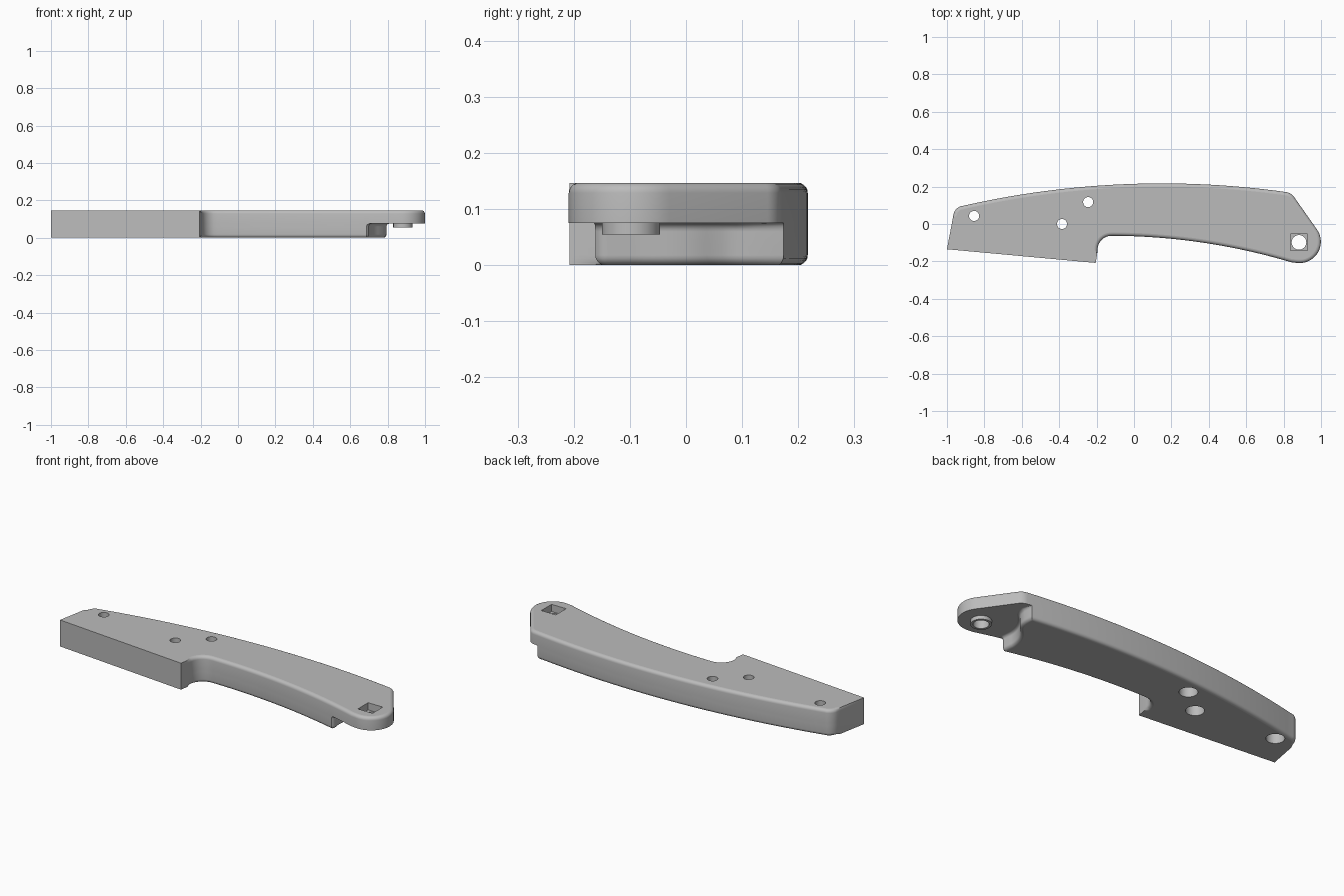
import bpy, bmesh, math
from mathutils import Vector

if "Cube" in bpy.data.objects:
    bpy.data.objects.remove(bpy.data.objects["Cube"], do_unlink=True)

TOP, SHELF, ROUND = 0.147, 0.075, 0.018

grey = bpy.data.materials.new("plain grey")
grey.use_nodes = True
grey.diffuse_color = (0.5, 0.5, 0.5, 1)
grey.node_tree.nodes["Principled BSDF"].inputs["Base Color"].default_value = (0.5, 0.5, 0.5, 1)


def arc(cx, cy, r, a0, a1, n):
    """Points on a circle from angle a0 to a1 in degrees."""
    angles = [math.radians(a0 + (a1 - a0) * i / n) for i in range(n + 1)]
    return [(cx + r * math.cos(a), cy + r * math.sin(a)) for a in angles]


def back_curve(x0, x1, n):
    xs = [x0 + (x1 - x0) * i / n for i in range(n + 1)]
    return [(x, -4.563 + math.sqrt(4.78 ** 2 - (x - 0.15) ** 2)) for x in xs]


def belly_curve(x0, x1, n):
    xs = [x0 + (x1 - x0) * i / n for i in range(n + 1)]
    return [(x, -3.463 + math.sqrt(3.4 ** 2 - (x + 0.13) ** 2)) for x in xs]


# Outline shared by the full height, counter-clockwise from the back of the notch
rounded_back = back_curve(0.79, -0.92, 40) + arc(-0.9065, 0.039, 0.06, 112, 169, 6)
sharp_block = [(-0.969, 0.03), (-1.0, -0.135), (-0.205, -0.208), (-0.197, -0.16)]
rounded_belly = arc(-0.12, -0.138, 0.075, 180, 97, 10) + belly_curve(-0.11, 0.68, 24)
shared = rounded_back + sharp_block + rounded_belly
shared_mask = [1] * len(rounded_back) + [0] * len(sharp_block) + [1] * len(rounded_belly)

# Two ways to close the outline: the full tip above, the notch wall below
tip = (belly_curve(0.71, 0.84, 4) + arc(0.885, -0.095, 0.114, -95, 35, 20)
       + arc(0.806, 0.111, 0.06, 35, 82, 8))
notch = (arc(0.675, -0.14, 0.025, -60, 0, 5) + arc(0.885, -0.095, 0.19, 180, 136, 8)
         + [(0.775, 0.065), (0.788, 0.09), (0.794, 0.125)])


def inset(points, mask, d):
    """Move the masked points inward by d."""
    out = []
    for i, p in enumerate(points):
        t = (Vector(points[(i + 1) % len(points)]) - Vector(points[i - 1])).normalized()
        out.append((p[0] - t.y * d * mask[i], p[1] + t.x * d * mask[i]))
    return out


def loft(bm, rings):
    """Skin a stack of (outline, z) rings and cap the last one."""
    rows = [[bm.verts.new((x, y, z)) for x, y in pts] for pts, z in rings]
    n = len(rows[0])
    for a, b in zip(rows, rows[1:]):
        for i in range(n):
            j = (i + 1) % n
            bm.faces.new((a[i], a[j], b[j], b[i]))
    bm.faces.new(rows[-1])
    return rows[0]


steps = [math.pi / 2 * i / 5 for i in range(6)]
curve = [(ROUND * (1 - math.cos(a)), ROUND * (1 - math.sin(a))) for a in steps]
bm = bmesh.new()

# Upper layer with its rounded top edge
outline, mask = shared + tip, shared_mask + [1] * len(tip)
upper = loft(bm, [(outline, SHELF)] + [(inset(outline, mask, d), TOP - h) for d, h in curve])

# Lower layer with a rounded bottom edge and a small flare under the shelf
outline, mask = shared + notch, shared_mask + [1] * len(notch)
FLARE = 0.015
rings = []
for a in steps:
    f = FLARE * (1 - math.sin(a))
    rings.append((shared + [(x + f, y - 0.15 * f) for x, y in notch],
                  SHELF - FLARE * (1 - math.cos(a))))
rings += [(inset(outline, mask, d), h) for d, h in curve]
lower = loft(bm, rings)

# Shelf under the tip
s = len(shared)
bm.faces.new([upper[s - 1]] + upper[s:] + [upper[0]] + lower[s:][::-1])
bmesh.ops.remove_doubles(bm, verts=bm.verts, dist=1e-5)
bmesh.ops.recalc_face_normals(bm, faces=bm.faces)
mesh = bpy.data.meshes.new("handle_body")
bm.to_mesh(mesh)
bm.free()
body = bpy.data.objects.new("handle_body", mesh)
bpy.context.collection.objects.link(body)
mesh.materials.append(grey)


def combine(tool, operation):
    """Apply a boolean to the body and remove the helper."""
    tool.hide_render = True
    tool.data.materials.append(grey)
    mod = body.modifiers.new("cut", 'BOOLEAN')
    mod.operation, mod.solver, mod.object = operation, 'EXACT', tool
    bpy.context.view_layer.objects.active = body
    bpy.ops.object.modifier_apply(modifier=mod.name)
    bpy.data.objects.remove(tool, do_unlink=True)


def cylinder(x, y, r, z0, z1):
    bpy.ops.mesh.primitive_cylinder_add(vertices=40, radius=r, depth=z1 - z0,
                                        location=(x, y, (z0 + z1) / 2))
    return bpy.context.object


# Pivot boss, round bore and square socket
PX, PY = 0.882, -0.098
combine(cylinder(PX, PY, 0.052, 0.055, 0.09), 'UNION')
combine(cylinder(PX, PY, 0.039, -0.1, 0.3), 'DIFFERENCE')
bpy.ops.mesh.primitive_cube_add(size=1, location=(PX, PY, 0.157))
socket = bpy.context.object
socket.scale = (0.09, 0.09, 0.1)
combine(socket, 'DIFFERENCE')

# Screw holes with wider counterbores underneath
for x, y in [(-0.855, 0.043), (-0.385, 0.0), (-0.245, 0.117)]:
    combine(cylinder(x, y, 0.027, -0.1, 0.3), 'DIFFERENCE')
    combine(cylinder(x, y, 0.046, -0.1, 0.07), 'DIFFERENCE')

# Smooth curved walls, flat horizontal faces
bpy.ops.object.select_all(action='DESELECT')
body.select_set(True)
bpy.context.view_layer.objects.active = body
bpy.ops.object.shade_smooth_by_angle(angle=math.radians(32))
for p in body.data.polygons:
    if abs(p.normal.z) > 0.999:
        p.use_smooth = False
